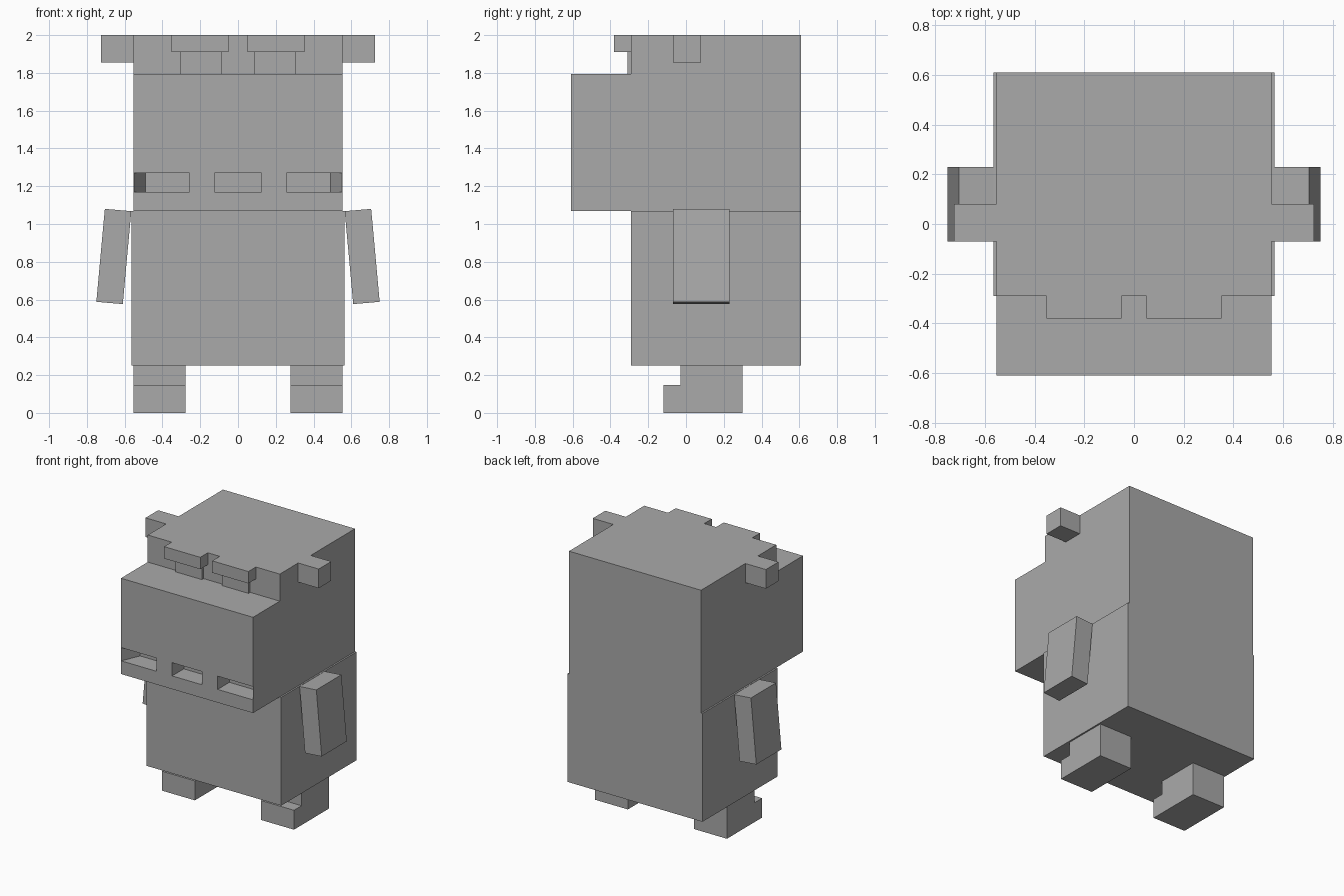
import bpy, bmesh

cube = bpy.data.objects.get("Cube")
if cube:
    bpy.data.objects.remove(cube, do_unlink=True)

grey = bpy.data.materials.new("plain grey")
grey.use_nodes = True
colour = (0.4, 0.4, 0.4, 1)
grey.diffuse_color = colour
grey.node_tree.nodes["Principled BSDF"].inputs["Base Color"].default_value = colour


def prism(name, outline, axis, start, end):
    """Extrude a flat outline along x, y or z; outline holds the other two axes in order."""
    bm = bmesh.new()

    def place(p):
        co = list(p)
        co.insert("xyz".index(axis), start)
        return co

    face = bm.faces.new([bm.verts.new(place(p)) for p in outline])
    made = bmesh.ops.extrude_face_region(bm, geom=[face])["geom"]
    for v in made:
        if isinstance(v, bmesh.types.BMVert):
            v.co["xyz".index(axis)] = end
    bmesh.ops.recalc_face_normals(bm, faces=bm.faces)
    mesh = bpy.data.meshes.new(name)
    bm.to_mesh(mesh)
    bm.free()
    mesh.materials.append(grey)
    ob = bpy.data.objects.new(name, mesh)
    bpy.context.collection.objects.link(ob)
    return ob


def box(name, x, y, z):
    outline = [(x[0], y[0]), (x[1], y[0]), (x[1], y[1]), (x[0], y[1])]
    return prism(name, outline, "z", *z)


# Head with a protruding snout, and the trunk below it
HEAD, FRONT, BACK, BROW = 0.553, -0.61, 0.61, -0.29
head = prism("head", [(FRONT, 1.07), (BACK, 1.07), (BACK, 2), (BROW, 2),
                      (BROW, 1.795), (FRONT, 1.795)], "x", -HEAD, HEAD)
box("body", (-0.565, 0.565), (BROW, BACK), (0.25, 1.07))

# Mouth slots: the outer two have a slanted wall that meets the head corner
lip, deep = FRONT - 0.001, FRONT + 0.14
edge = HEAD - 0.001
slots = [("middle", [(-0.125, lip), (0.125, lip), (0.125, deep), (-0.125, deep)])]
for side, s in (("left", 1), ("right", -1)):
    slots.append((side, [(s * 0.257, lip), (s * edge, lip),
                         (s * 0.49, deep), (s * 0.257, deep)]))
for side, outline in slots:
    cutter = prism(side + "_slot_cutter", outline, "z", 1.17, 1.27)
    cut = head.modifiers.new(side + " slot", "BOOLEAN")
    cut.operation = "DIFFERENCE"
    cut.solver = "EXACT"
    cut.object = cutter
    cutter.hide_render = True
    cutter.hide_viewport = True
    cutter.display_type = "WIRE"

# Paired parts
for side, s in (("left", 1), ("right", -1)):
    def span(a, b):
        return tuple(sorted((s * a, s * b)))

    box(side + "_ear", span(HEAD, 0.725), (-0.07, 0.08), (1.855, 2))
    box(side + "_eyelid", span(0.05, 0.353), (-0.38, BROW), (1.91, 2))
    box(side + "_eye", span(0.085, 0.305), (-0.31, BROW), (1.795, 1.91))
    prism(side + "_arm", [(s * x, z) for x, z in
                          ((0.565, 1.068), (0.705, 1.08), (0.75, 0.588), (0.61, 0.576))],
          "y", -0.07, 0.23)
    prism(side + "_leg", [(-0.12, 0), (0.3, 0), (0.3, 0.25), (-0.03, 0.25),
                          (-0.03, 0.147), (-0.12, 0.147)], "x", *span(0.277, HEAD))
